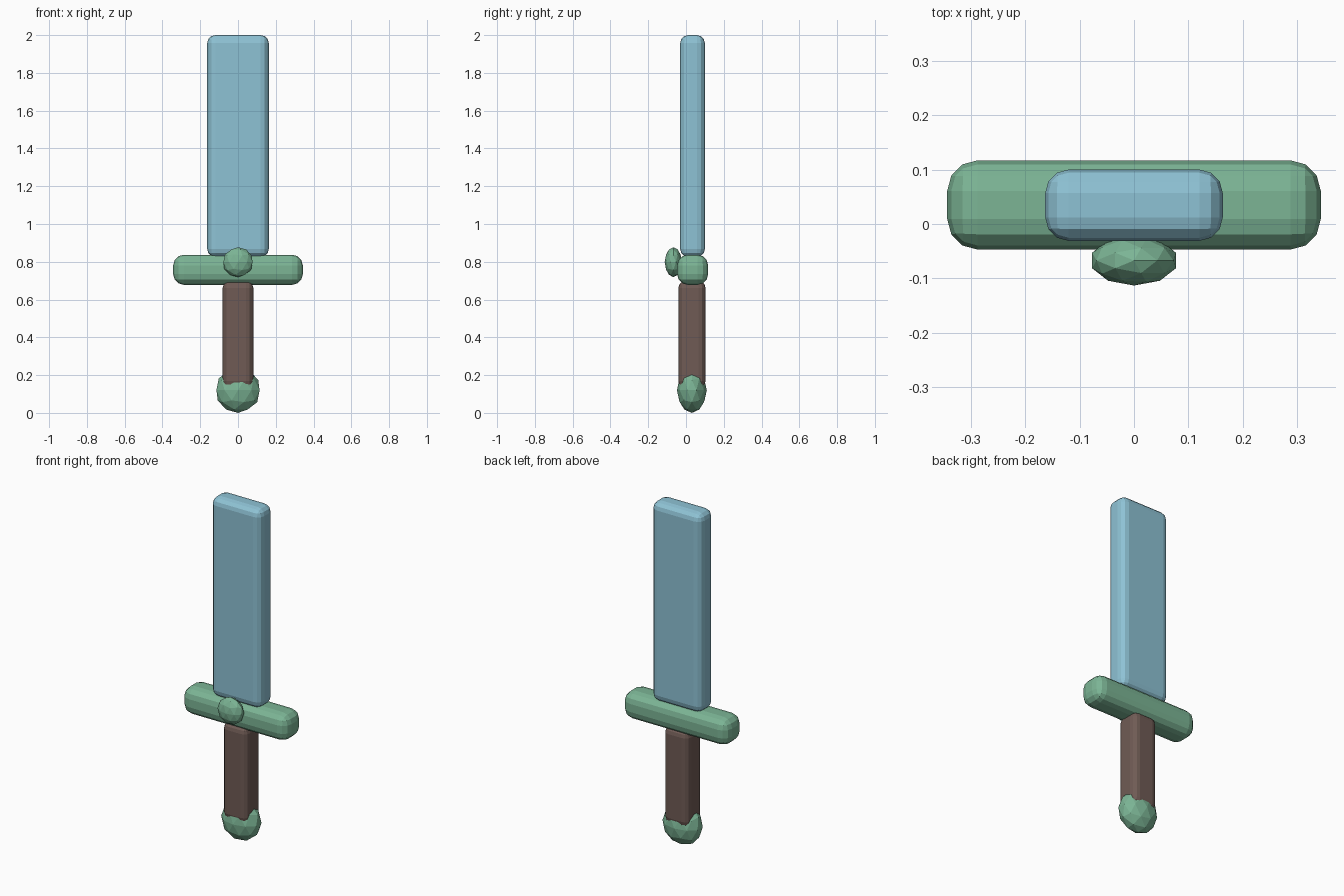
import bpy

if "Cube" in bpy.data.objects:
    bpy.data.objects.remove(bpy.data.objects["Cube"])


def material(name, color):
    mat = bpy.data.materials.new(name)
    mat.diffuse_color = (*color, 1)
    mat.use_nodes = True
    mat.node_tree.nodes["Principled BSDF"].inputs["Base Color"].default_value = mat.diffuse_color
    return mat


BLUE = material("pale_blue", (0.27, 0.54, 0.66))
GREEN = material("sage_green", (0.20, 0.46, 0.30))
BROWN = material("dark_brown", (0.16, 0.105, 0.09))


def rounded_box(name, low, high, bevel, mat):
    """Box between two corners with three-step faceted edges."""
    bpy.ops.mesh.primitive_cube_add(size=1, location=[(a + b) / 2 for a, b in zip(low, high)])
    obj = bpy.context.object
    obj.name = name
    obj.scale = [b - a for a, b in zip(low, high)]
    bpy.ops.object.transform_apply(location=False, rotation=False, scale=True)
    mod = obj.modifiers.new("Bevel", 'BEVEL')
    mod.width = bevel
    mod.segments = 3
    obj.data.materials.append(mat)
    return obj


def faceted_ball(name, center, radii, mat):
    """Low-poly squashed icosphere."""
    bpy.ops.mesh.primitive_ico_sphere_add(subdivisions=2, radius=1, location=center)
    obj = bpy.context.object
    obj.name = name
    obj.scale = radii
    bpy.ops.object.transform_apply(location=False, rotation=False, scale=True)
    obj.data.materials.append(mat)
    return obj


# Wide flat blade
rounded_box("blade", (-0.163, -0.031, 0.825), (0.163, 0.100, 2.0), 0.043, BLUE)
# Cross guard
rounded_box("guard", (-0.343, -0.047, 0.678), (0.343, 0.117, 0.837), 0.056, GREEN)
# Grip
rounded_box("grip", (-0.081, -0.040, 0.13), (0.081, 0.103, 0.70), 0.038, BROWN)
# Pommel at the base and stud on the front of the guard
faceted_ball("pommel", (0, 0.031, 0.12), (0.12, 0.079, 0.12), GREEN)
faceted_ball("guard_stud", (0, -0.067, 0.798), (0.081, 0.046, 0.079), GREEN)
